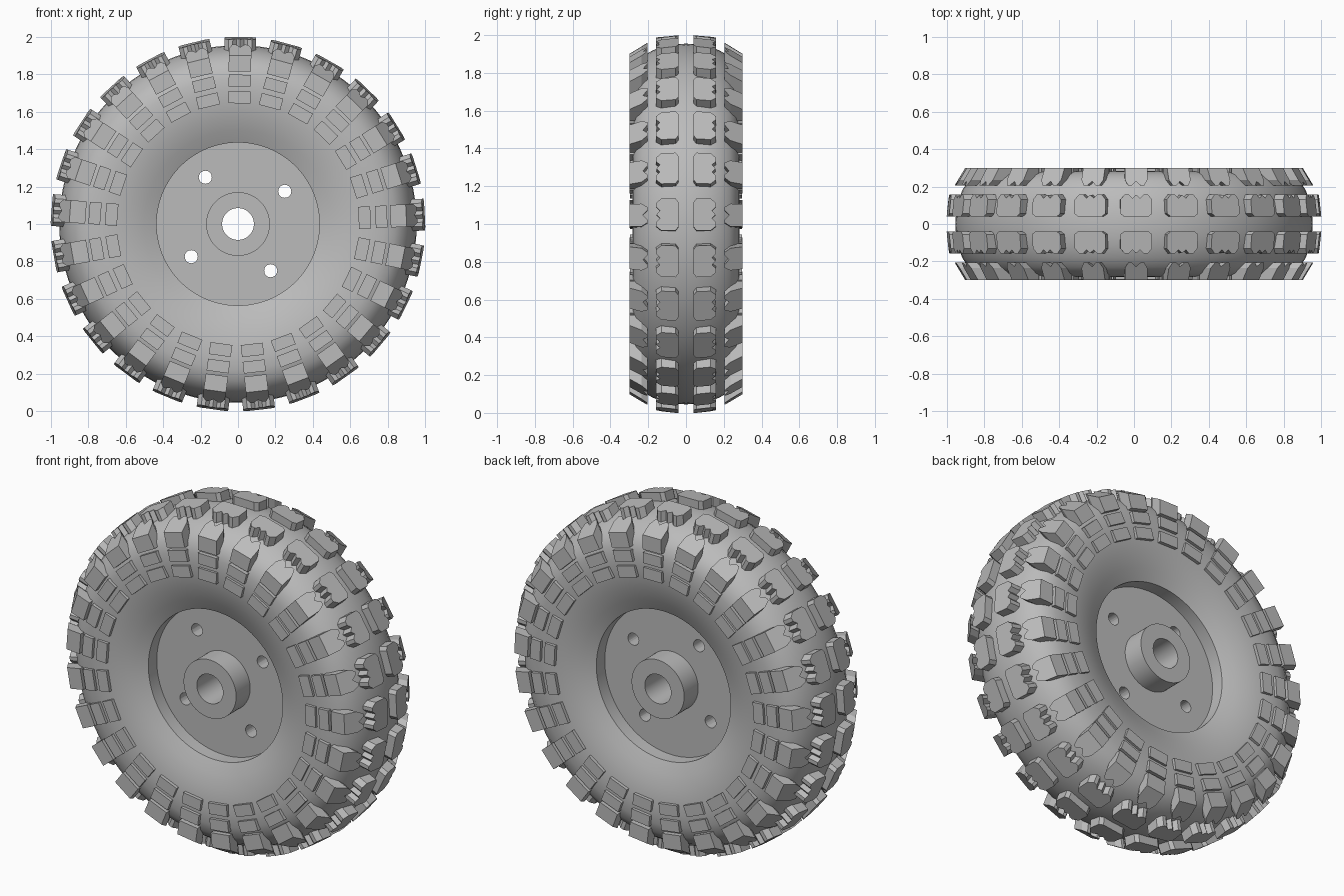
import bpy, bmesh, math
from mathutils import Matrix, Vector

cube = bpy.data.objects.get("Cube")
if cube:
    bpy.data.objects.remove(cube, do_unlink=True)

LUGS = 25
CENTRE = Vector((0, 0, 1))
START = math.radians(0.7)

grey = bpy.data.materials.new("plain grey")
grey.use_nodes = True
grey.diffuse_color = (0.5, 0.5, 0.5, 1)
grey.node_tree.nodes["Principled BSDF"].inputs["Base Color"].default_value = (0.5, 0.5, 0.5, 1)


def finish(name, bm, smooth=False):
    bmesh.ops.recalc_face_normals(bm, faces=bm.faces)
    mesh = bpy.data.meshes.new(name)
    bm.to_mesh(mesh)
    bm.free()
    obj = bpy.data.objects.new(name, mesh)
    bpy.context.collection.objects.link(obj)
    mesh.materials.append(grey)
    if smooth:
        smooth_sharp(obj)
    return obj


def smooth_sharp(obj):
    bpy.ops.object.select_all(action="DESELECT")
    obj.select_set(True)
    bpy.context.view_layer.objects.active = obj
    bpy.ops.object.shade_smooth_by_angle(angle=math.radians(30))


def lathe(name, half, steps=100):
    """Spin a closed ring profile of (radius, y), mirrored in y, about the axle."""
    profile = half + [(r, -y) for r, y in reversed(half) if y > 0]
    bm = bmesh.new()
    rings = []
    for i in range(steps):
        a = math.tau * i / steps
        rings.append([bm.verts.new(CENTRE + Vector((r * math.sin(a), y, r * math.cos(a))))
                      for r, y in profile])
    n = len(profile)
    for i in range(steps):
        a, b = rings[i], rings[(i + 1) % steps]
        for j in range(n):
            k = (j + 1) % n
            bm.faces.new((a[j], a[k], b[k], b[j]))
    return finish(name, bm, True)


def symmetric(points):
    """Complete an outline of (t, y) from its positive t half."""
    return points + [(-t, y) for t, y in reversed(points) if t > 0]


def ring_of_blocks(name, blocks):
    """Repeat prisms (outline, base radius, top radius rule) round the wheel on both sides."""
    bm = bmesh.new()
    for i in range(LUGS):
        turn = Matrix.Rotation(START + math.tau * i / LUGS, 3, "Y")
        for side in (1, -1):
            for outline, base, top in blocks:
                low, high = [], []
                for t, y in outline:
                    crown = math.sqrt(top(y) ** 2 - t * t)
                    low.append(bm.verts.new(CENTRE + turn @ Vector((t, y * side, base))))
                    high.append(bm.verts.new(CENTRE + turn @ Vector((t, y * side, crown))))
                bm.faces.new(low)
                bm.faces.new(high)
                for j in range(len(low)):
                    k = (j + 1) % len(low)
                    bm.faces.new((low[j], low[k], high[k], high[j]))
    return finish(name, bm)


# Tyre carcass with rounded crown and dished sidewalls
lathe("tyre_body", [
    (0.955, 0), (0.951, 0.06), (0.94, 0.12), (0.918, 0.18), (0.885, 0.23),
    (0.84, 0.265), (0.78, 0.281), (0.71, 0.283), (0.64, 0.277), (0.57, 0.262),
    (0.5, 0.238), (0.435, 0.208)])

# Wheel disc with hub and open bore
disc = lathe("wheel_disc", [
    (0.085, 0.26), (0.17, 0.26), (0.17, 0.13), (0.437, 0.13)])

# Four bolt holes cut through the disc
bm = bmesh.new()
for i in range(4):
    a = math.radians(35 + 90 * i)
    place = Matrix.Translation(CENTRE + Vector((math.cos(a), 0, math.sin(a))) * 0.305)
    bmesh.ops.create_cone(bm, cap_ends=True, segments=24, radius1=0.035, radius2=0.035,
                          depth=0.6, matrix=place @ Matrix.Rotation(math.pi / 2, 4, "X"))
cutter = finish("bolt_hole_cutter", bm)
cutter.hide_render = True
cut = disc.modifiers.new("bolt holes", "BOOLEAN")
cut.operation = "DIFFERENCE"
cut.solver = "EXACT"
cut.object = cutter
bpy.context.view_layer.objects.active = disc
bpy.ops.object.modifier_apply(modifier=cut.name)
bpy.data.objects.remove(cutter, do_unlink=True)
smooth_sharp(disc)

# Twin rows of tread blocks with a notched outer edge
tread = symmetric([(0.065, 0.04), (0.085, 0.055), (0.085, 0.13), (0.062, 0.158),
                   (0.04, 0.158), (0.02, 0.138), (0, 0.156)])
ring_of_blocks("tread_blocks", [(tread, 0.9, lambda y: 1.002 - 0.6 * y * y)])

# Shoulder lugs with a notched inner edge
shoulder = symmetric([(0.06, 0.3), (0.06, 0.235), (0.042, 0.205), (0.024, 0.205), (0, 0.228)])
ring_of_blocks("shoulder_lugs", [(shoulder, 0.815, lambda y: 0.962 - 0.6 * (y - 0.2))])

# Pairs of flat blocks on each sidewall
outer = symmetric([(0.059, 0.25), (0.059, 0.3)])
inner = symmetric([(0.059, 0.25), (0.059, 0.297)])
ring_of_blocks("sidewall_blocks", [(outer, 0.735, lambda y: 0.8),
                                   (inner, 0.645, lambda y: 0.712)])
